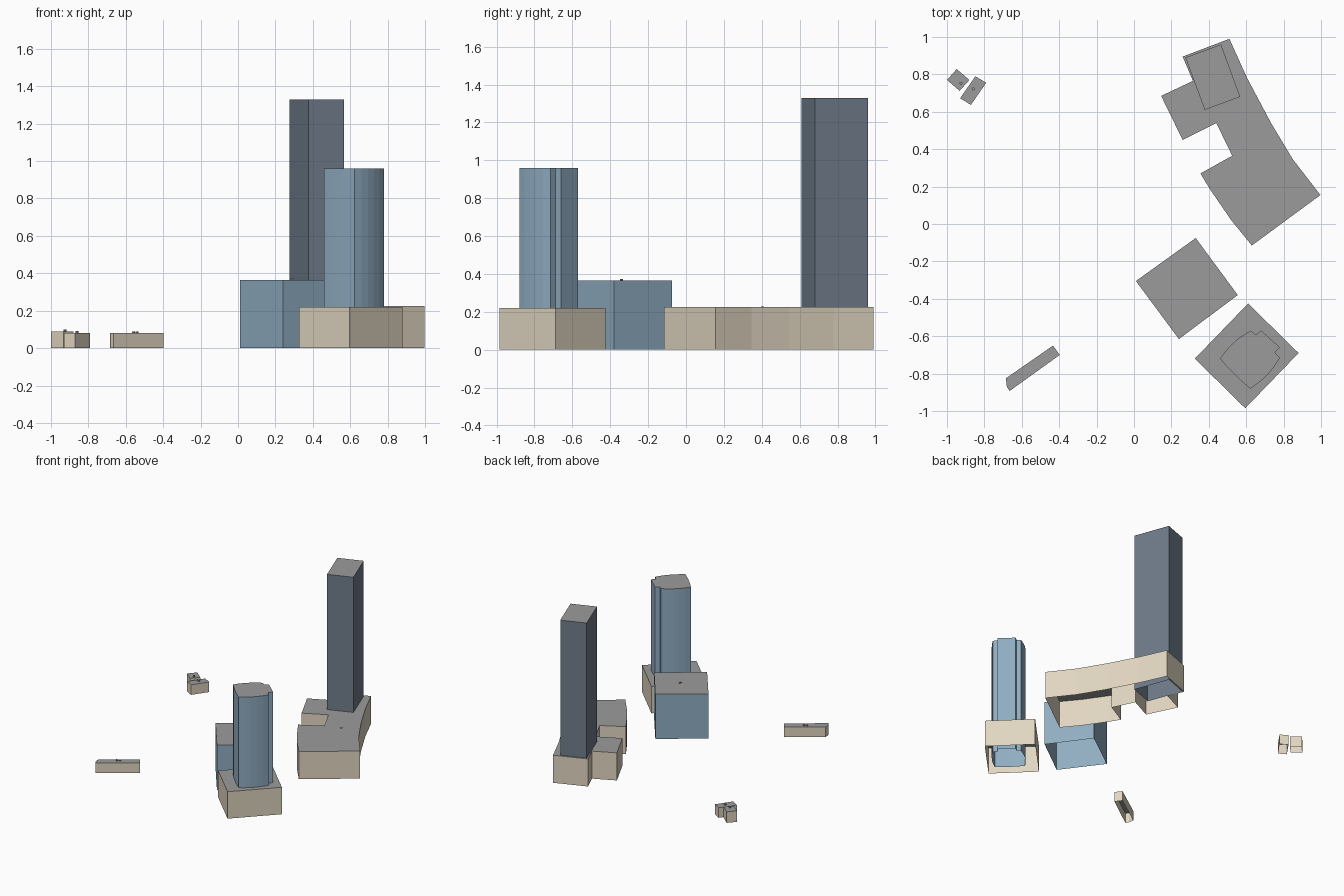
import bpy, bmesh, math

if "Cube" in bpy.data.objects:
    bpy.data.objects.remove(bpy.data.objects["Cube"])


def material(name, rgb):
    m = bpy.data.materials.new(name)
    m.diffuse_color = (*rgb, 1)
    m.use_nodes = True
    m.node_tree.nodes["Principled BSDF"].inputs["Base Color"].default_value = m.diffuse_color
    return m


STONE = material("stone", (0.75, 0.67, 0.53))
GLASS = material("blue_glass", (0.28, 0.42, 0.54))
SLATE = material("dark_glass", (0.16, 0.20, 0.25))
ROOF = material("roof_grey", (0.33, 0.33, 0.33))


def bulge(a, b, depth, n=5):
    """Points from a towards b along a shallow arc bowed to the left (b excluded)."""
    dx, dy = b[0] - a[0], b[1] - a[1]
    length = math.hypot(dx, dy)
    pts = []
    for i in range(n):
        t = i / n
        h = depth * 4 * t * (1 - t)
        pts.append((a[0] + dx * t - dy / length * h, a[1] + dy * t + dx / length * h))
    return pts


def building(name, outline, top, wall):
    """Wall shell standing on the ground with a flat roof and an open bottom."""
    area = sum(p[0] * q[1] - q[0] * p[1] for p, q in zip(outline, outline[1:] + outline[:1]))
    if area < 0:
        outline = outline[::-1]
    bm = bmesh.new()
    low = [bm.verts.new((x, y, 0)) for x, y in outline]
    high = [bm.verts.new((x, y, top)) for x, y in outline]
    for i in range(len(low)):
        j = (i + 1) % len(low)
        bm.faces.new((low[i], low[j], high[j], high[i]))
    bm.faces.new(high).material_index = 1
    mesh = bpy.data.meshes.new(name)
    bm.to_mesh(mesh)
    bm.free()
    mesh.materials.append(wall)
    mesh.materials.append(ROOF)
    bpy.context.collection.objects.link(bpy.data.objects.new(name, mesh))


# Long podium with slab tower
building("long_podium", [
    (0.26, 0.895), (0.51, 0.99), (0.605, 0.78), (0.73, 0.545), (0.85, 0.345),
    (0.997, 0.155), (0.63, -0.115), (0.52, 0.02), (0.41, 0.18), (0.355, 0.27),
    (0.525, 0.365), (0.44, 0.54), (0.26, 0.45), (0.145, 0.685), (0.315, 0.765)],
    0.225, STONE)
building("slab_tower", [(0.275, 0.89), (0.465, 0.96), (0.568, 0.68), (0.378, 0.61)], 1.33, SLATE)

# Mid-rise glass block
building("glass_block", [(0.01, -0.305), (0.33, -0.075), (0.555, -0.38), (0.24, -0.615)], 0.365, GLASS)

# Square podium with curved, notched tower
building("square_podium", [(0.61, -0.425), (0.88, -0.69), (0.595, -0.985), (0.325, -0.72)], 0.22, STONE)
building("curved_tower",
         bulge((0.46, -0.72), (0.625, -0.57), 0.015)
         + [(0.625, -0.57), (0.65, -0.592), (0.68, -0.57), (0.78, -0.66), (0.753, -0.688)]
         + bulge((0.78, -0.715), (0.622, -0.88), 0.015)
         + bulge((0.622, -0.88), (0.46, -0.72), 0.006), 0.96, GLASS)

# Low buildings
building("low_row", [(-0.685, -0.825), (-0.433, -0.65), (-0.397, -0.70), (-0.665, -0.893), (-0.68, -0.87)],
         0.082, STONE)
building("house_a", [(-1.0, 0.77), (-0.948, 0.828), (-0.88, 0.77), (-0.932, 0.712)], 0.09, STONE)
building("house_b", [(-0.93, 0.672), (-0.848, 0.79), (-0.79, 0.755), (-0.872, 0.637)], 0.082, STONE)

# Small round roof vents
vents = [(0.65, 0.405, 0.225, 0.004), (0.29, -0.34, 0.365, 0.008),
         (-0.56, -0.765, 0.082, 0.008), (-0.54, -0.755, 0.082, 0.008),
         (-0.925, 0.753, 0.09, 0.010), (-0.86, 0.722, 0.082, 0.010)]
for i, (x, y, z, h) in enumerate(vents):
    bpy.ops.mesh.primitive_cylinder_add(vertices=8, radius=0.008, depth=h, location=(x, y, z + h / 2))
    vent = bpy.context.object
    vent.name = f"roof_vent_{i + 1}"
    vent.data.materials.append(ROOF)
